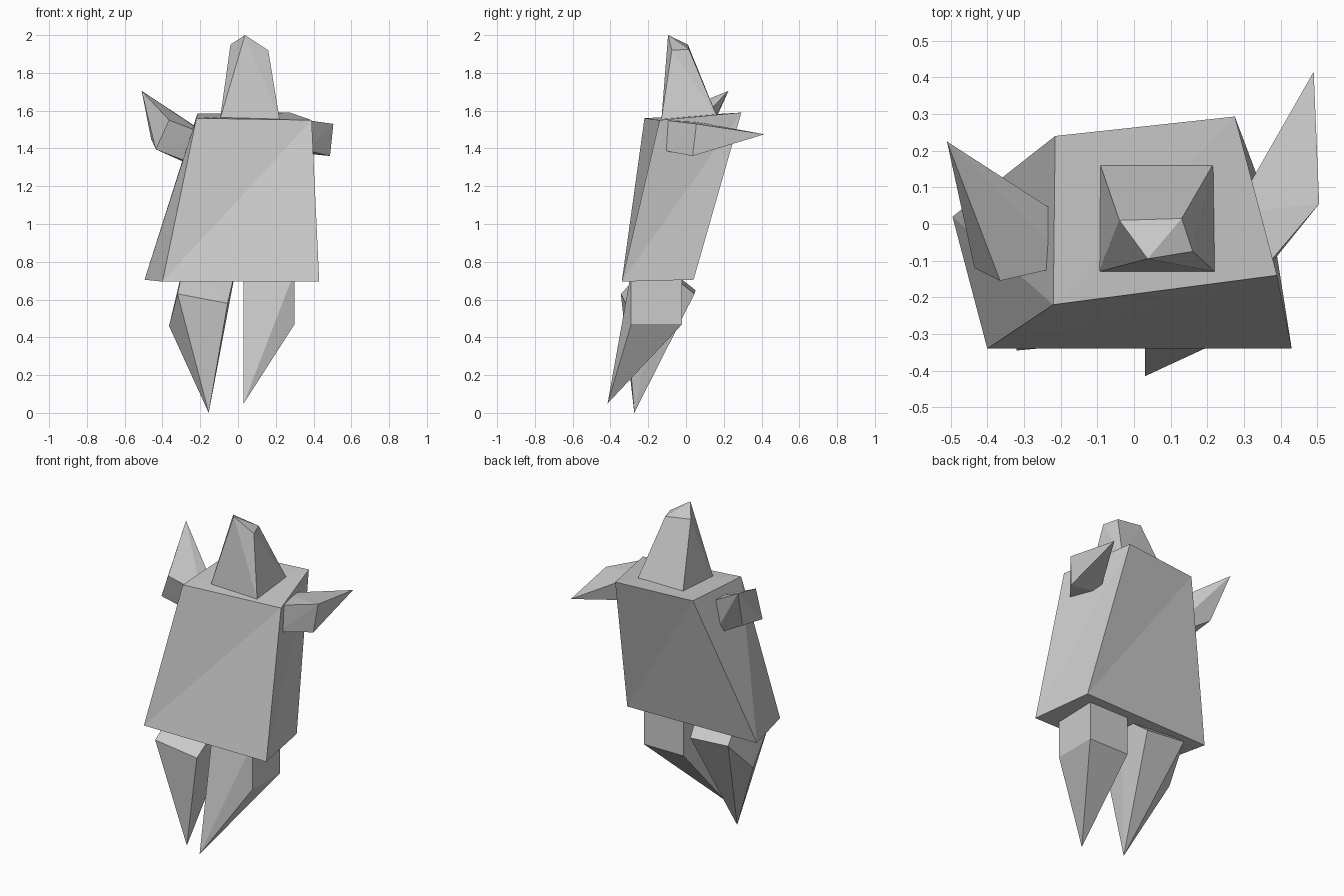
import bpy, bmesh, math

cube = bpy.data.objects.get("Cube")
if cube:
    bpy.data.objects.remove(cube, do_unlink=True)

# Single flat grey
grey = bpy.data.materials.new("plain_grey")
grey.use_nodes = True
GREY = (0.6, 0.6, 0.6, 1)
grey.diffuse_color = GREY
grey.node_tree.nodes["Principled BSDF"].inputs["Base Color"].default_value = GREY


def finish(name, bm):
    bmesh.ops.recalc_face_normals(bm, faces=bm.faces)
    mesh = bpy.data.meshes.new(name)
    bm.to_mesh(mesh)
    bm.free()
    mesh.materials.append(grey)
    obj = bpy.data.objects.new(name, mesh)
    bpy.context.collection.objects.link(obj)
    return obj


def hull(name, corners):
    """Skewed block wrapped around its corner points."""
    bm = bmesh.new()
    verts = [bm.verts.new(c) for c in corners]
    bmesh.ops.convex_hull(bm, input=verts)
    loose = [v for v in bm.verts if not v.link_faces]
    bmesh.ops.delete(bm, geom=loose, context='VERTS')
    bmesh.ops.dissolve_limit(bm, angle_limit=math.radians(1),
                             verts=bm.verts, edges=bm.edges)
    return finish(name, bm)


def twisted_block(name, bottom, top):
    """Block between two four-point rings, each side folded on a diagonal."""
    bm = bmesh.new()
    low = [bm.verts.new(c) for c in bottom]
    high = [bm.verts.new(c) for c in top]
    for i in range(4):
        j = (i + 1) % 4
        bm.faces.new((low[i], low[j], high[j]))
        bm.faces.new((low[i], high[j], high[i]))
    for a, b, c, d in (low, high):
        bm.faces.new((a, b, c))
        bm.faces.new((a, c, d))
    return finish(name, bm)


# Torso: leaning, twisted block
twisted_block("torso",
              [(-.40, -.34, .695), (.43, -.34, .695), (.37, .04, .705), (-.495, .02, .705)],
              [(-.22, -.22, 1.56), (.39, -.14, 1.55), (.275, .293, 1.59), (-.215, .24, 1.585)])

# Head: tapered block with a raised front corner
hull("head",
     [(x, y, 1.555) for x in (-.095, .22) for y in (-.13, .17)]
     + [(.037, -.095, 2.0), (.16, -.075, 1.92), (.13, .015, 1.925), (-.04, .01, 1.95)])

# Left arm: block drawn out to a point at the back
hull("left_arm",
     [(.505, .055, 1.53), (.487, .035, 1.36),
      (.36, -.115, 1.55), (.36, -.125, 1.39),
      (.27, .03, 1.545), (.29, .05, 1.38), (.49, .415, 1.475)])

# Right arm: block with one upper corner drawn up and out
hull("right_arm",
     [(-.365, -.155, 1.55), (-.435, -.12, 1.395),
      (-.17, -.11, 1.475), (-.19, -.06, 1.30),
      (-.46, .11, 1.45), (-.20, .01, 1.29),
      (-.17, .005, 1.48), (-.51, .225, 1.705)])

# Left leg: upright block with one lower corner drawn down to a point
hull("left_leg",
     [(x, y, .75) for x in (.03, .30) for y in (-.29, -.02)]
     + [(.30, -.29, .47), (.30, -.02, .47), (.03, -.02, .47), (.03, -.415, .05)])

# Right leg: tilted block with its lower edge drawn down to a point
hull("right_leg",
     [(-.32, -.345, .63), (-.055, -.32, .58),
      (-.28, -.165, .82), (-.01, -.13, .77),
      (-.32, .05, .65), (-.06, .045, .63),
      (-.365, -.13, .46), (-.155, -.274, 0)])
